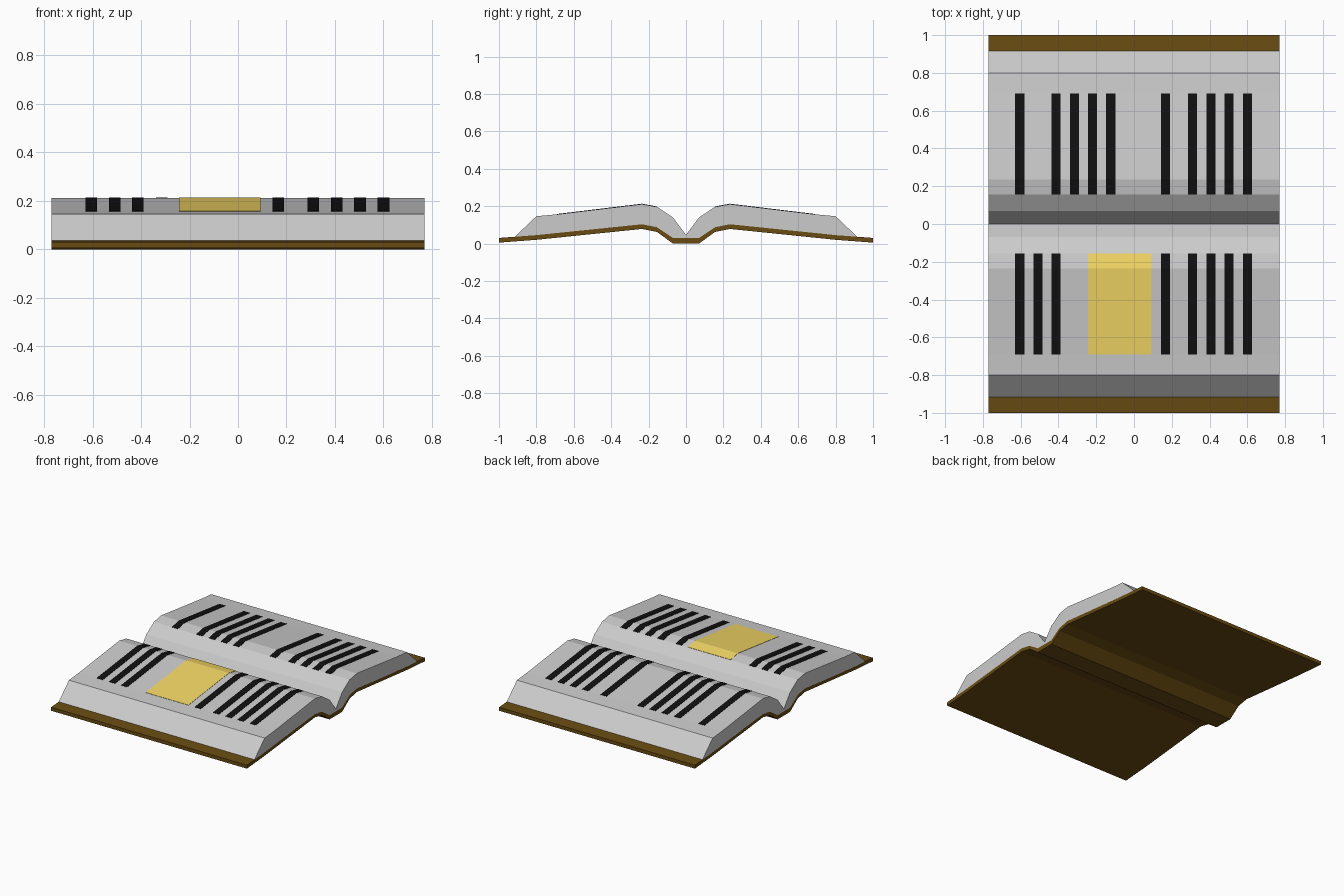
import bpy, bmesh

if "Cube" in bpy.data.objects:
    bpy.data.objects.remove(bpy.data.objects["Cube"])


def material(name, rgb):
    m = bpy.data.materials.new(name)
    m.diffuse_color = (*rgb, 1)
    m.use_nodes = True
    m.node_tree.nodes["Principled BSDF"].inputs["Base Color"].default_value = m.diffuse_color
    return m


brown = material("brown", (0.14, 0.07, 0.006))
black = material("black", (0.005, 0.005, 0.005))
yellow = material("yellow", (0.9, 0.68, 0.13))


def extrude_profile(name, outline, x0, x1, mat=None):
    """Solid from a (y, z) outline swept along x."""
    bm = bmesh.new()
    face = bm.faces.new([bm.verts.new((x0, y, z)) for y, z in outline])
    ext = bmesh.ops.extrude_face_region(bm, geom=[face])
    verts = [v for v in ext["geom"] if isinstance(v, bmesh.types.BMVert)]
    bmesh.ops.translate(bm, verts=verts, vec=(x1 - x0, 0, 0))
    bmesh.ops.recalc_face_normals(bm, faces=bm.faces)
    bmesh.ops.triangulate(bm, faces=[f for f in bm.faces if len(f.verts) > 4])
    mesh = bpy.data.meshes.new(name)
    bm.to_mesh(mesh)
    bm.free()
    if mat:
        mesh.materials.append(mat)
    ob = bpy.data.objects.new(name, mesh)
    bpy.context.collection.objects.link(ob)
    return ob


def mirrored(half):
    """Full profile from -y to +y, from a half listed from the middle outwards."""
    return [(-y, z) for y, z in reversed(half)] + [p for p in half if p[0] > 0]


def shift(line, dz):
    return [(y, z + dz) for y, z in line]


WIDTH = 0.77
cover_half = [(0.07, 0.03), (0.155, 0.087), (0.235, 0.103), (0.8, 0.045), (1.0, 0.03)]
page_half = [(0, 0.047), (0.07, 0.14), (0.155, 0.196), (0.235, 0.211),
             (0.69, 0.156), (0.8, 0.146), (0.915, 0.0364)]

# Cover boards and spine
cover_top = mirrored(cover_half)
cover_bottom = [(y, z - (0.03 if abs(y) < 0.1 else 0.025)) for y, z in cover_top]
extrude_profile("cover", cover_top + cover_bottom[::-1], -WIDTH, WIDTH, brown)

# Page block resting just inside the cover surface
page_bottom = shift(mirrored(cover_half[:4]), -0.002)
extrude_profile("pages", mirrored(page_half) + page_bottom[::-1], -WIDTH, WIDTH)

# Printed bars and picture panel follow the bend of the pages
print_line = page_half[2:5]


def printed(name, x0, x1, side, mat):
    line = [(side * y, z) for y, z in print_line]
    extrude_profile(name, shift(line, 0.002) + shift(line, -0.002)[::-1], x0, x1, mat)


shared = [-0.605, -0.413, 0.166, 0.31, 0.408, 0.503, 0.6]
for side, label, extra in ((1, "back", [-0.315, -0.22, -0.123]), (-1, "front", [-0.508])):
    for i, x in enumerate(sorted(shared + extra)):
        printed(f"{label}_page_bar_{i + 1}", x - 0.024, x + 0.024, side, black)
printed("picture_panel", -0.243, 0.093, -1, yellow)
